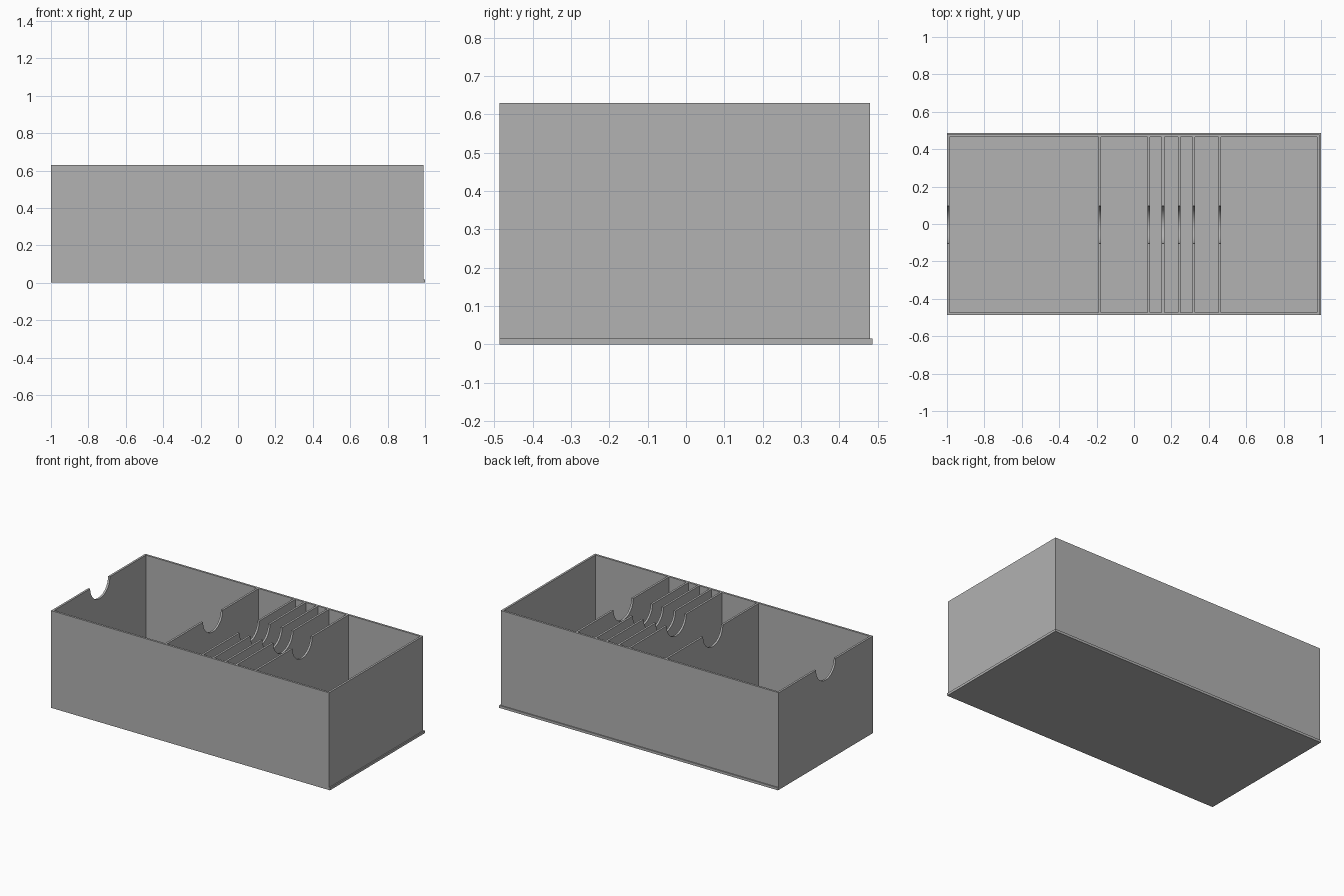
import bpy
import bmesh
import math
from mathutils import Matrix, Vector

old = bpy.data.objects.get("Cube")
if old:
    bpy.data.objects.remove(old, do_unlink=True)

HEIGHT = 0.63
FLOOR = 0.016
WALL = 0.0135
X_MIN, X_MAX = -1.0, 0.993
Y_MIN, Y_MAX = -0.486, 0.479
LIP = 0.007                      # overhang of the base plate
DIVIDERS = [-0.184, 0.078, 0.155, 0.242, 0.32, 0.458]
NOTCH_Y, NOTCH_R = -0.004, 0.101

grey = bpy.data.materials.new("plain grey")
grey.use_nodes = True
colour = (0.445, 0.445, 0.445, 1)
grey.diffuse_color = colour
grey.node_tree.nodes["Principled BSDF"].inputs["Base Color"].default_value = colour


def add_object(name, bm):
    mesh = bpy.data.meshes.new(name)
    bm.to_mesh(mesh)
    bm.free()
    mesh.materials.append(grey)
    obj = bpy.data.objects.new(name, mesh)
    bpy.context.collection.objects.link(obj)
    return obj


def box(name, low, high):
    low, high = Vector(low), Vector(high)
    bm = bmesh.new()
    bmesh.ops.create_cube(bm, size=1, matrix=Matrix.Translation((low + high) / 2)
                          @ Matrix.Diagonal((*(high - low), 1)))
    return add_object(name, bm)


def combine(target, tool, operation):
    mod = target.modifiers.new(operation.lower(), "BOOLEAN")
    mod.operation, mod.solver, mod.object = operation, "EXACT", tool
    bpy.context.view_layer.objects.active = target
    bpy.ops.object.modifier_apply(modifier=mod.name)
    bpy.data.objects.remove(tool, do_unlink=True)


# Outer block with the base plate overhanging at the back and left
tray = box("divided_tray", (X_MIN, Y_MIN, 0), (X_MAX, Y_MAX, HEIGHT))
plate = box("base_plate", (X_MIN, Y_MIN, 0), (X_MAX + LIP, Y_MAX + LIP, FLOOR))
combine(tray, plate, "UNION")

# Compartments hollowed out between neighbouring walls
walls = [X_MIN + WALL / 2, *DIVIDERS, X_MAX - WALL / 2]
for a, b in zip(walls, walls[1:]):
    pocket = box("compartment_cutter",
                 (a + WALL / 2, Y_MIN + WALL, FLOOR),
                 (b - WALL / 2, Y_MAX - WALL, HEIGHT + 0.1))
    combine(tray, pocket, "DIFFERENCE")

# Finger notches through the right end wall and every divider
start, end = X_MIN - 0.1, DIVIDERS[-1] + 0.1
bm = bmesh.new()
bmesh.ops.create_cone(bm, cap_ends=True, segments=64, radius1=NOTCH_R, radius2=NOTCH_R,
                      depth=end - start,
                      matrix=Matrix.Translation(((start + end) / 2, NOTCH_Y, HEIGHT))
                      @ Matrix.Rotation(math.pi / 2, 4, "Y"))
combine(tray, add_object("notch_cutter", bm), "DIFFERENCE")

# Smooth notch curves, sharp edges elsewhere
bpy.ops.object.select_all(action="DESELECT")
tray.select_set(True)
bpy.context.view_layer.objects.active = tray
bpy.ops.object.shade_smooth_by_angle(angle=math.radians(30))
